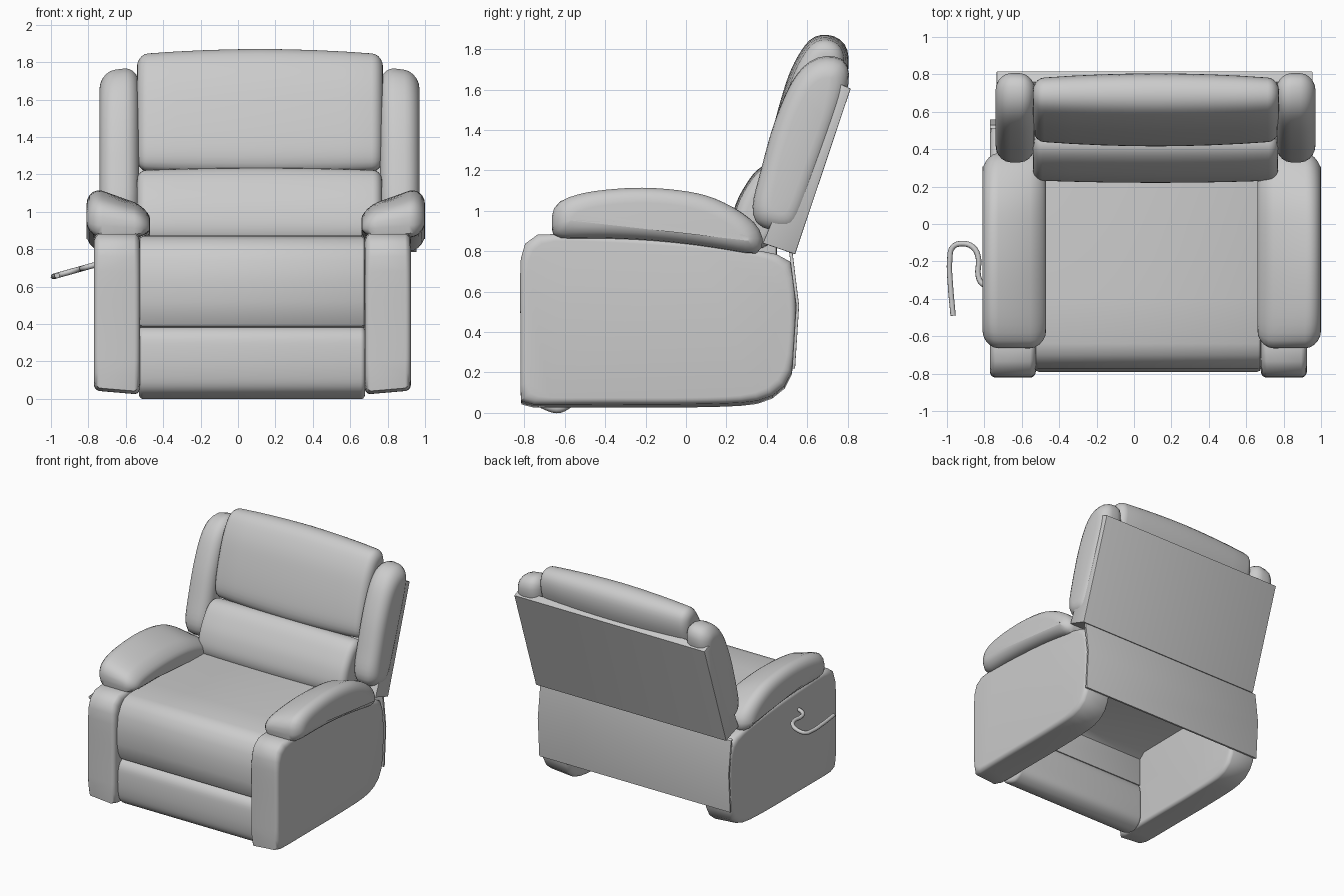
import bpy, bmesh, math
from mathutils import Vector

if "Cube" in bpy.data.objects:
    bpy.data.objects.remove(bpy.data.objects["Cube"])


def spline(pts, n=6, count=52):
    """Closed Catmull-Rom curve through pts, resampled to even spacing."""
    raw, k = [], len(pts)
    for i in range(k):
        a, b, c, d = (Vector(pts[(i + j) % k]) for j in (-1, 0, 1, 2))
        for s in range(n):
            t = s / n
            raw.append(0.5 * (2 * b + (c - a) * t + (2 * a - 5 * b + 4 * c - d) * t * t
                              + (3 * b - a - 3 * c + d) * t ** 3))
    raw.append(raw[0])
    total = sum((q - p).length for p, q in zip(raw, raw[1:]))
    out, run = [], 0.0
    for p, q in zip(raw, raw[1:]):
        length = (q - p).length
        while len(out) < count and len(out) * total / count < run + length:
            out.append(p.lerp(q, (len(out) * total / count - run) / length))
        run += length
    return out


def inset(pts, d, relax):
    """Shrink a closed outline by d in small steps, optionally relaxing it."""
    pts = [Vector(p) for p in pts]
    k = len(pts)
    sign = 1 if sum(pts[i - 1].cross(pts[i]) for i in range(k)) > 0 else -1
    if d < 1e-5:
        return pts
    steps = math.ceil(d / 0.005)
    for _ in range(steps):
        new = []
        for i in range(k):
            a, b = (pts[i] - pts[i - 1]), (pts[(i + 1) % k] - pts[i])
            t = a.normalized() + b.normalized()
            new.append(pts[i] + Vector((-t.y, t.x)).normalized() * sign * d / steps)
        if relax:
            new = [new[i] * 0.8 + (new[i - 1] + new[(i + 1) % k]) * 0.1 for i in range(k)]
        pts = new
    return pts


def loft(name, profile, x0, x1, r, bulge=0.0, soft=True, warp=None, mirror=None):
    """Sweep a (y, z) outline from x0 to x1 with rounded ends and a bulging middle."""
    outline = spline(profile) if soft else [Vector(p) for p in profile]
    seg = 5 if r > 0.02 else 2
    offs = [(r * (1 - math.cos(i / seg * math.pi / 2)), r * (1 - math.sin(i / seg * math.pi / 2)))
            for i in range(seg + 1)]
    w = x1 - x0
    st = [(x0 + dx, d) for dx, d in offs]
    if bulge:
        st += [(x0 + r + (w - 2 * r) * i / 8, 0) for i in range(1, 8)]
    st += [(x1 - dx, d) for dx, d in reversed(offs)]
    bm = bmesh.new()
    rings = []
    for x, d in st:
        u = 2 * (x - x0) / w - 1
        cos = [Vector((x, p.x, p.y)) for p in inset(outline, d + bulge * u * u, soft)]
        if warp:
            cos = [warp(c, (x - x0) / w) for c in cos]
        rings.append([bm.verts.new(c) for c in cos])
    k = len(outline)
    for a, b in zip(rings, rings[1:]):
        for i in range(k):
            j = (i + 1) % k
            bm.faces.new((a[i], a[j], b[j], b[i]))
    bm.faces.new(rings[0])
    bm.faces.new(rings[-1])
    if mirror is not None:
        dup = bmesh.ops.duplicate(bm, geom=bm.verts[:] + bm.edges[:] + bm.faces[:])["geom"]
        for v in dup:
            if isinstance(v, bmesh.types.BMVert):
                v.co.x = 2 * mirror - v.co.x
    bmesh.ops.recalc_face_normals(bm, faces=bm.faces[:])
    me = bpy.data.meshes.new(name)
    bm.to_mesh(me)
    bm.free()
    ob = bpy.data.objects.new(name, me)
    bpy.context.collection.objects.link(ob)
    bpy.ops.object.select_all(action='DESELECT')
    ob.select_set(True)
    bpy.context.view_layer.objects.active = ob
    bpy.ops.object.shade_smooth_by_angle(angle=math.radians(40))
    return ob


# Side panels, bottom edge slightly lower on the inside
loft("side_panels",
     [(-0.815, 0.05), (-0.82, 0.1), (-0.82, 0.4), (-0.82, 0.72), (-0.805, 0.82), (-0.765, 0.865),
      (-0.69, 0.885), (-0.3, 0.87), (0.1, 0.84), (0.4, 0.795), (0.49, 0.765), (0.53, 0.71),
      (0.545, 0.5), (0.53, 0.23), (0.49, 0.13), (0.42, 0.075), (0.3, 0.045), (0.0, 0.035),
      (-0.4, 0.035), (-0.78, 0.035)],
     -0.77, -0.525, 0.03,
     warp=lambda c, t: c + Vector((0, 0, (0.5 - t) * 0.025 * max(0, 0.88 - c.z))),
     mirror=0.077)

# Armrest pads, sloping down towards the seat
loft("armrests",
     [(-0.62, 0.865), (-0.66, 0.9), (-0.658, 1.01), (-0.6, 1.07), (-0.45, 1.11), (-0.2, 1.127),
      (0.05, 1.1), (0.2, 1.045), (0.33, 0.955), (0.378, 0.87), (0.372, 0.81), (0.33, 0.787),
      (0.17, 0.812), (0.0, 0.836), (-0.2, 0.855), (-0.4, 0.863)],
     -0.81, -0.47, 0.085,
     warp=lambda c, t: c - Vector((0, 0, 0.45 * t ** 1.5 * max(0, c.z - 0.87))),
     mirror=0.095)

# Seat: thick front roll with a thinner deck behind it
loft("seat",
     [(-0.55, 0.37), (-0.7, 0.375), (-0.75, 0.39), (-0.775, 0.44), (-0.79, 0.52), (-0.79, 0.63),
      (-0.775, 0.74), (-0.74, 0.81), (-0.7, 0.85), (-0.64, 0.868), (-0.4, 0.873), (0.0, 0.872),
      (0.45, 0.86), (0.45, 0.65), (-0.5, 0.64), (-0.55, 0.6)],
     -0.53, 0.68, 0.02, soft=False)

# Folded footrest
loft("footrest",
     [(-0.62, 0.0), (-0.7, 0.015), (-0.76, 0.06), (-0.782, 0.15), (-0.782, 0.27), (-0.765, 0.345),
      (-0.71, 0.385), (-0.6, 0.385), (-0.545, 0.35), (-0.54, 0.2), (-0.545, 0.06)],
     -0.53, 0.68, 0.025)

# Lumbar cushion
loft("lumbar_cushion",
     [(0.3, 0.8), (0.24, 0.84), (0.22, 0.92), (0.245, 1.03), (0.29, 1.12), (0.35, 1.2),
      (0.42, 1.235), (0.5, 1.2), (0.49, 1.0), (0.42, 0.83)],
     -0.54, 0.77, 0.05, bulge=0.012)

# Upper back cushion
loft("head_cushion",
     [(0.48, 1.195), (0.43, 1.225), (0.415, 1.3), (0.435, 1.42), (0.475, 1.57), (0.52, 1.7),
      (0.575, 1.8), (0.625, 1.855), (0.69, 1.872), (0.76, 1.85), (0.8, 1.79), (0.8, 1.68),
      (0.75, 1.53), (0.66, 1.28), (0.58, 1.2)],
     -0.54, 0.775, 0.06, bulge=0.025)

# Backrest side wings, their backs sunk into the shell
loft("back_wings",
     [(0.42, 0.905), (0.35, 0.94), (0.33, 1.03), (0.37, 1.2), (0.43, 1.42), (0.5, 1.6),
      (0.56, 1.7), (0.63, 1.76), (0.71, 1.778), (0.78, 1.757), (0.805, 1.7), (0.8, 1.62),
      (0.765, 1.5), (0.67, 1.22), (0.56, 0.93), (0.5, 0.895)],
     -0.74, -0.53, 0.08,
     warp=lambda c, t: c - Vector((0, 0, 0.05 * (1 - t) * max(0, c.z - 1.2))),
     mirror=0.115)

# Backrest shell and lower rear panel
loft("back_shell", [(0.38, 0.84), (0.54, 0.785), (0.815, 1.605), (0.76, 1.63), (0.69, 1.57)],
     -0.735, 0.955, 0.006, soft=False)
loft("rear_panel", [(0.51, 0.8), (0.528, 0.79), (0.56, 0.53), (0.54, 0.22), (0.525, 0.22),
                    (0.545, 0.53)],
     -0.77, 0.925, 0.003, soft=False)

# Recline lever: a bent rod on the left side
path = [(-0.76, -0.33), (-0.81, -0.32), (-0.832, -0.28), (-0.832, -0.18), (-0.86, -0.125),
        (-0.92, -0.105), (-0.97, -0.125), (-0.985, -0.19), (-0.982, -0.32), (-0.967, -0.49)]
cu = bpy.data.curves.new("recline_lever", 'CURVE')
cu.dimensions = '3D'
cu.bevel_depth = 0.015
cu.bevel_resolution = 2
cu.use_fill_caps = True
sp = cu.splines.new('BEZIER')
sp.bezier_points.add(len(path) - 1)
for bp, (x, y) in zip(sp.bezier_points, path):
    bp.co = (x, y, 0.715 + 0.28 * (x + 0.77))
    bp.handle_left_type = bp.handle_right_type = 'AUTO'
sp.resolution_u = 4
bpy.context.collection.objects.link(bpy.data.objects.new("recline_lever", cu))
